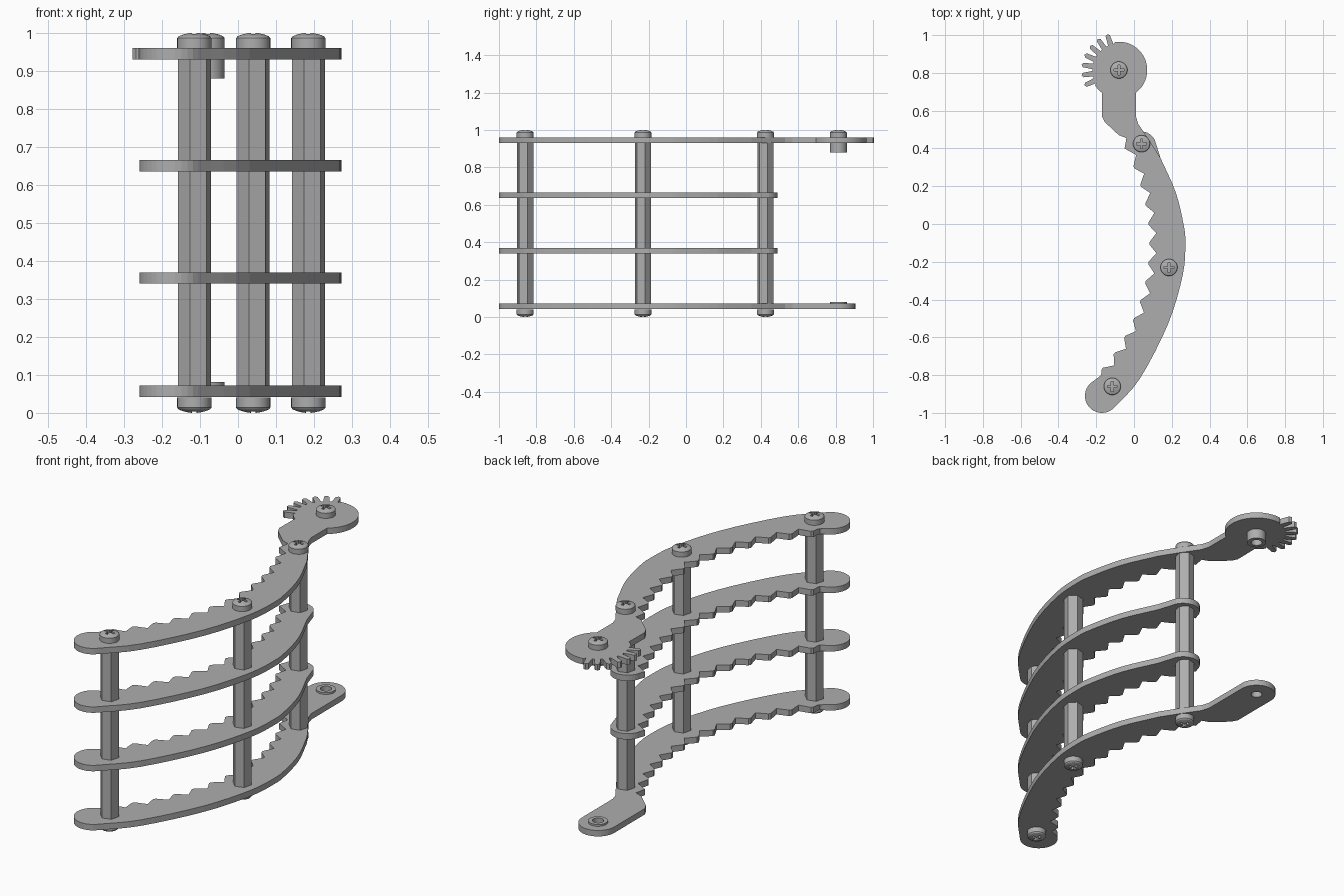
import bpy, bmesh
from math import sin, cos, pi, radians
from mathutils import Vector

cube = bpy.data.objects.get("Cube")
if cube:
    bpy.data.objects.remove(cube, do_unlink=True)

grey = bpy.data.materials.new("plain_grey")
grey.use_nodes = True
colour = (0.42, 0.42, 0.42, 1)
grey.diffuse_color = colour
grey.node_tree.nodes["Principled BSDF"].inputs["Base Color"].default_value = colour

THICK = 0.03
PIVOT = Vector((-0.08, 0.815))
POSTS = {"front": (-0.115, -0.86), "middle": (0.185, -0.23), "rear": (0.04, 0.425)}


def finish(name, bm, loc=(0, 0, 0)):
    bmesh.ops.recalc_face_normals(bm, faces=bm.faces)
    mesh = bpy.data.meshes.new(name)
    bm.to_mesh(mesh)
    bm.free()
    mesh.materials.append(grey)
    ob = bpy.data.objects.new(name, mesh)
    ob.location = loc
    bpy.context.collection.objects.link(ob)
    return ob


def activate(ob):
    bpy.ops.object.select_all(action='DESELECT')
    ob.select_set(True)
    bpy.context.view_layer.objects.active = ob


def smooth(ob):
    activate(ob)
    bpy.ops.object.shade_smooth_by_angle(angle=radians(30))


def arc(centre, r, start, end, n):
    """Points on an arc, angles in degrees."""
    return [Vector((centre[0] + r * cos(radians(start + (end - start) * i / n)),
                    centre[1] + r * sin(radians(start + (end - start) * i / n))))
            for i in range(n + 1)]


def spline(pts, n=4):
    """Smooth curve through the points."""
    p = [Vector(q) for q in pts]
    p = [2 * p[0] - p[1]] + p + [2 * p[-1] - p[-2]]
    out = []
    for a, b, c, d in zip(p, p[1:], p[2:], p[3:]):
        for i in range(n):
            t = i / n
            out.append(0.5 * (2 * b + (c - a) * t + (2 * a - 5 * b + 4 * c - d) * t * t
                              + (3 * b - a - 3 * c + d) * t ** 3))
    return out + [p[-2]]


def plate(name, outline, z, thick=THICK):
    bm = bmesh.new()
    face = bm.faces.new([bm.verts.new((x, y, 0)) for x, y in outline])
    ext = bmesh.ops.extrude_face_region(bm, geom=[face])
    bmesh.ops.translate(bm, vec=(0, 0, thick),
                        verts=[v for v in ext["geom"] if isinstance(v, bmesh.types.BMVert)])
    return finish(name, bm, (0, 0, z))


def lathe(name, profile, loc, sides=32, closed=False):
    """Turned part from (radius, z) pairs."""
    bm = bmesh.new()
    vs = [bm.verts.new((r, 0, z)) for r, z in profile]
    pairs = list(zip(vs, vs[1:] + vs[:1] if closed else vs[1:]))
    edges = [bm.edges.new(p) for p in pairs]
    bmesh.ops.spin(bm, geom=vs + edges, axis=(0, 0, 1), cent=(0, 0, 0),
                   steps=sides, angle=2 * pi)
    bmesh.ops.remove_doubles(bm, verts=bm.verts, dist=0.0001)
    return finish(name, bm, loc)


def cut(ob, cutter):
    """Subtract the cutter and discard it."""
    cutter.hide_render = True
    mod = ob.modifiers.new("cut", 'BOOLEAN')
    mod.operation, mod.object, mod.solver = 'DIFFERENCE', cutter, 'EXACT'
    activate(ob)
    bpy.ops.object.modifier_apply(modifier=mod.name)
    bpy.data.objects.remove(cutter, do_unlink=True)


# Shared outline: smooth outer edge, round front end, toothed inner edge
outer = spline([(0.14, 0.35), (0.22, 0.17), (0.262, 0), (0.272, -0.1), (0.258, -0.27),
                (0.18, -0.53), (0.03, -0.82), (-0.105, -0.972)])
front_end = arc((-0.17, -0.91), 0.09, -55, -270, 20)
teeth, count, low, high = [], 12, -44, 26.3
step = (high - low) / count
for i in range(count + 1):
    a = low + step * i
    for r, shift in ((1.05, 0), (1.012, 0.42), (1.012, 0.55)):
        if i < count or shift == 0:
            teeth += arc((-0.93, -0.1), r, a + step * shift, a, 1)[:1]
body = outer + front_end + teeth

# Middle plates with a short round rear end
short_end = [Vector((-0.05, 0.40))] + arc((0.038, 0.41), 0.08, 170, 25, 14)
# Neck shared by the top and bottom plates
neck_left = [Vector(p) for p in ((-0.05, 0.40), (-0.04, 0.455), (-0.08, 0.47),
                                 (-0.155, 0.54), (-0.17, 0.57))]
neck_right = [Vector(p) for p in ((0.01, 0.57), (0.022, 0.53), (0.08, 0.445))]

# Toothed head of the top plate
head = arc(PIVOT, 0.15, 234, 213, 3)
for i in range(7):
    a = 204 - 16 * i
    for r, da in ((0.14, 6), (0.192, 3.5), (0.199, 0), (0.192, -3.5), (0.14, -6)):
        head += arc(PIVOT, r, a + da, a, 1)[:1]
head += arc(PIVOT, 0.15, 98, -53, 28)
tab = arc(PIVOT, 0.09, 180, 0, 20)

plate("top_plate", body + neck_left + head + neck_right, 0.93)
plate("upper_middle_plate", body + short_end, 0.635)
plate("lower_middle_plate", body + short_end, 0.34)
bottom = plate("bottom_plate", body + neck_left + tab + neck_right, 0.042)
cut(bottom, plate("hole_cutter", arc(PIVOT, 0.026, 0, 345, 23), 0, 0.2))

# Pivot bushing on the bottom tab and hollow boss under the toothed head
for name, z0, z1 in (("pivot_bushing", 0.07, 0.081), ("pivot_boss", 0.88, 0.932)):
    smooth(lathe(name, [(0.026, z0), (0.045, z0), (0.045, z1), (0.026, z1)],
                 (PIVOT.x, PIVOT.y, 0), closed=True))

# Hexagonal posts
for name, spot in POSTS.items():
    plate(name + "_post", arc(spot, 0.045, 15, 315, 5), 0.07, 0.862)

# Domed screw with a cross recess, reused at both ends of the posts
screw = lathe("pivot_screw", [(0, 0), (0.045, 0), (0.045, 0.026), (0.041, 0.031),
                              (0.028, 0.036), (0.014, 0.0395), (0, 0.04)],
              (PIVOT.x, PIVOT.y, 0.96))
w, s = 0.006, 0.026
cross = [(s, -w), (s, w), (w, w), (w, s), (-w, s), (-w, w),
         (-s, w), (-s, -w), (-w, -w), (-w, -s), (w, -s), (w, -w)]
cutter = plate("cross_cutter", [(x + PIVOT.x, y + PIVOT.y) for x, y in cross], 0.98, 0.05)
cut(screw, cutter)
smooth(screw)
for name, (x, y) in POSTS.items():
    for end, z, turn in (("top", 0.96, 0), ("bottom", 0.04, pi)):
        ob = bpy.data.objects.new(f"{name}_{end}_screw", screw.data)
        ob.location = (x, y, z)
        ob.rotation_euler = (turn, 0, 0)
        bpy.context.collection.objects.link(ob)
